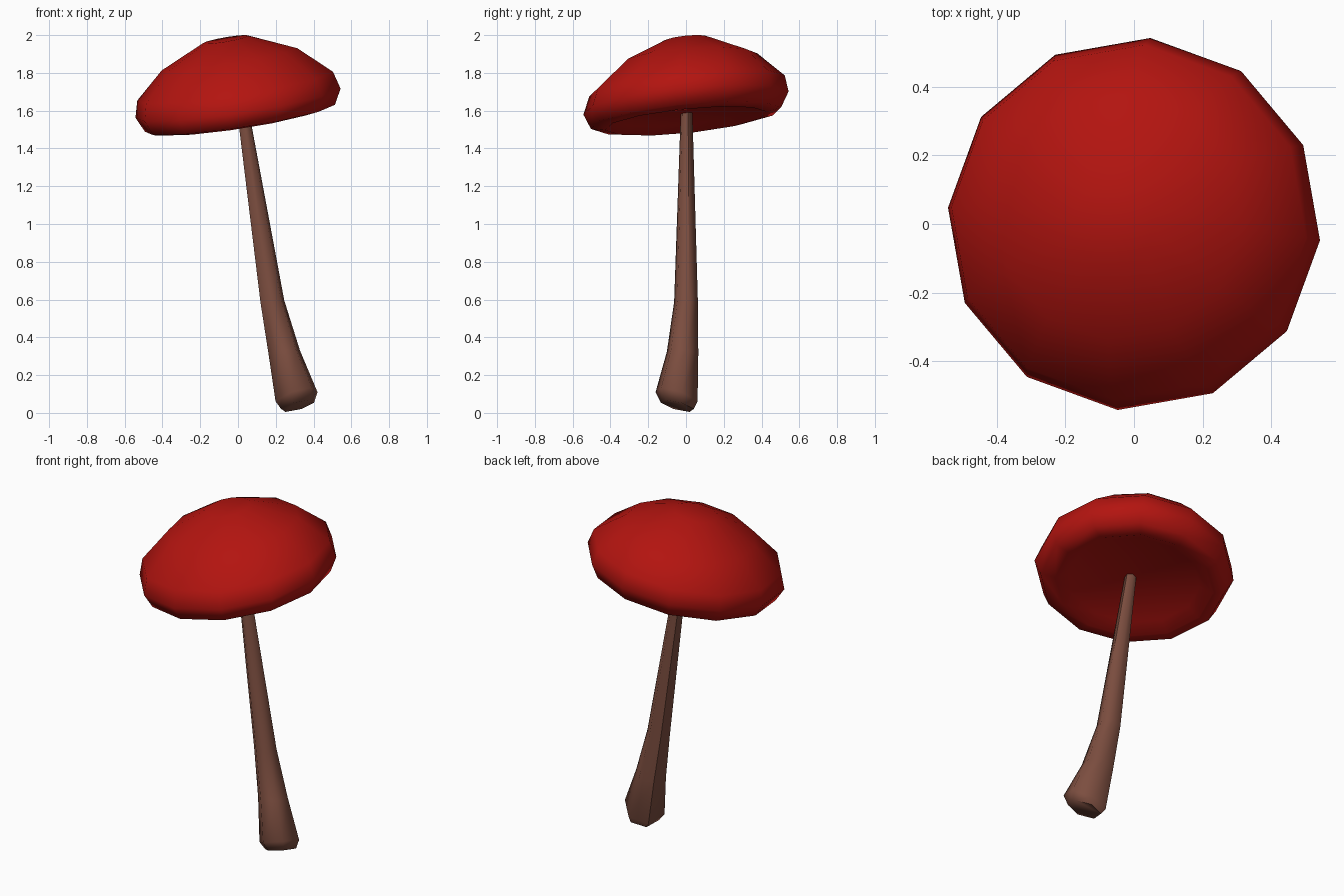
import bpy, bmesh
from math import sin, cos, radians, tau

if "Cube" in bpy.data.objects:
    bpy.data.objects.remove(bpy.data.objects["Cube"])


def loft(name, rings, sides, phase, color, sharp):
    """Skin stacked rings (cx, cy, cz, radius, slope_x, slope_y), closing both ends."""
    bm = bmesh.new()
    loops = []
    for cx, cy, cz, r, sx, sy in rings:
        loop = []
        for i in range(sides):
            a = radians(phase) + tau * i / sides
            dx, dy = r * cos(a), r * sin(a)
            loop.append(bm.verts.new((cx + dx, cy + dy, cz + sx * dx + sy * dy)))
        loops.append(loop)
    for lo, hi in zip(loops, loops[1:]):
        for i in range(sides):
            j = (i + 1) % sides
            bm.faces.new((lo[i], lo[j], hi[j], hi[i]))
    bm.faces.new(loops[0][::-1])
    bm.faces.new(loops[-1])
    bmesh.ops.recalc_face_normals(bm, faces=bm.faces[:])
    mesh = bpy.data.meshes.new(name)
    bm.to_mesh(mesh)
    bm.free()
    obj = bpy.data.objects.new(name, mesh)
    bpy.context.collection.objects.link(obj)
    mat = bpy.data.materials.new(name + "_color")
    mat.diffuse_color = (*color, 1)
    mat.use_nodes = True
    mat.node_tree.nodes["Principled BSDF"].inputs["Base Color"].default_value = mat.diffuse_color
    mesh.materials.append(mat)
    bpy.ops.object.select_all(action='DESELECT')
    obj.select_set(True)
    bpy.context.view_layer.objects.active = obj
    bpy.ops.object.shade_smooth_by_angle(angle=radians(sharp))
    return obj


# Tilted cap: shallow hollow underside, rolled rim, dome
loft("mushroom_cap", [
    (0.00, 0.00, 1.580, 0.36, 0.15, 0.10),
    (0.00, 0.00, 1.545, 0.43, 0.15, 0.10),
    (0.01, 0.00, 1.560, 0.505, 0.15, 0.10),
    (0.00, 0.00, 1.640, 0.545, 0.15, 0.10),
    (-0.015, 0.005, 1.730, 0.52, 0.155, 0.095),
    (-0.045, 0.02, 1.872, 0.36, 0.17, 0.07),
    (-0.065, 0.00, 1.977, 0.12, 0.17, 0.10),
], 12, -5, (0.45, 0.007, 0.005), 60)

# Leaning stem: slanted foot, flared base, slim top buried in the cap
loft("mushroom_stem", [
    (0.315, -0.045, 0.037, 0.09, 0.25, -0.25),
    (0.31, -0.05, 0.085, 0.115, 0.30, -0.30),
    (0.245, -0.018, 0.32, 0.086, 0.15, -0.10),
    (0.182, 0.00, 0.59, 0.065, 0.10, 0.0),
    (0.023, 0.003, 1.62, 0.031, 0.10, 0.0),
], 6, 15, (0.20, 0.075, 0.05), 60)
